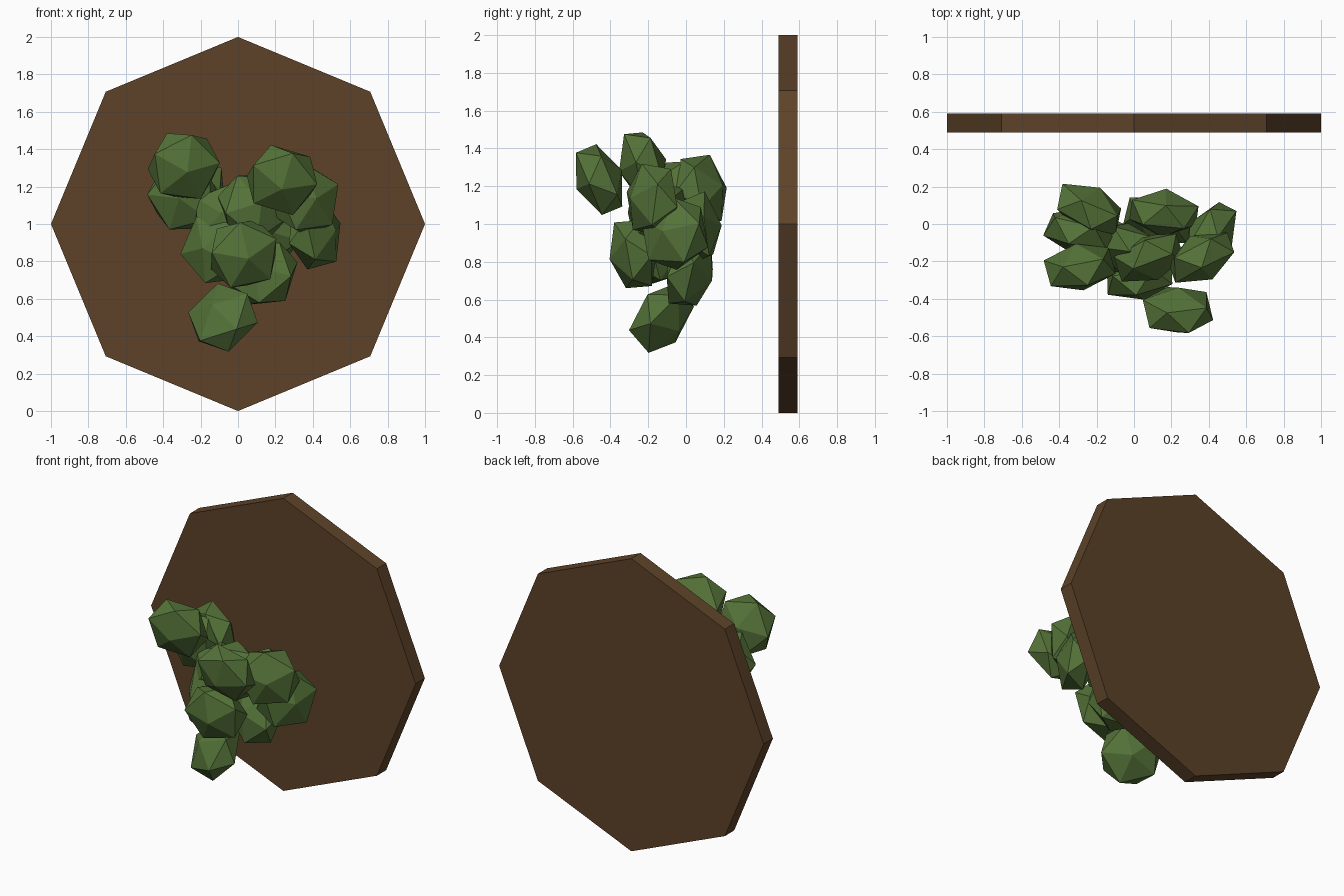
import bpy, math
from mathutils import Vector, Matrix

if "Cube" in bpy.data.objects:
    bpy.data.objects.remove(bpy.data.objects["Cube"])

def material(name, rgb):
    m = bpy.data.materials.new(name)
    m.diffuse_color = (*rgb, 1)
    m.use_nodes = True
    m.node_tree.nodes["Principled BSDF"].inputs["Base Color"].default_value = m.diffuse_color
    return m

wood = material("wood_brown", (0.11, 0.055, 0.022))
leaf = material("leaf_green", (0.09, 0.17, 0.04))

# Octagonal wooden back board
bpy.ops.mesh.primitive_cylinder_add(vertices=8, radius=1, depth=0.1,
                                    location=(0, 0.54, 1), rotation=(math.pi / 2, 0, 0))
board = bpy.context.object
board.name = "back_board"
board.data.materials.append(wood)

# Leaf clumps: centre, flattened direction, spin in degrees
clumps = [
    ((-0.29, -0.23, 1.31), (0.15, -0.95, -0.25), 10),
    ((-0.29, -0.04, 1.15), (0.20, 1.00, 0.10), 40),
    ((-0.24, 0.08, 1.18), (0.45, 0.90, 0.20), 0),
    ((0.235, -0.46, 1.235), (0.00, -0.91, -0.38), 0),
    ((0.36, -0.18, 1.13), (0.45, -0.88, 0.05), 25),
    ((0.41, -0.06, 0.95), (0.85, -0.50, 0.10), 15),
    ((0.16, 0.06, 0.98), (0.10, 1.00, 0.10), 20),
    ((0.08, -0.18, 1.09), (0.35, -0.90, 0.20), 50),
    ((-0.06, -0.12, 1.03), (-0.20, -0.90, 0.20), 5),
    ((0.03, -0.28, 0.84), (0.20, -0.95, -0.20), 30),
    ((-0.12, -0.14, 0.87), (-0.50, -0.80, 0.00), 45),
    ((0.13, 0.02, 0.74), (0.30, 0.90, -0.30), 12),
    ((-0.08, -0.13, 0.50), (0.45, 0.70, -0.50), 35),
]
for i, (pos, normal, spin) in enumerate(clumps):
    bpy.ops.mesh.primitive_ico_sphere_add(subdivisions=1, radius=0.21)
    ob = bpy.context.object
    ob.name = f"leaf_clump_{i + 1}"
    turn = Vector(normal).to_track_quat('Z', 'Y').to_matrix().to_4x4()
    ob.data.transform(turn @ Matrix.Rotation(math.radians(spin), 4, 'Z')
                      @ Matrix.Diagonal((1, 1, 0.62, 1)))
    ob.location = pos
    ob.data.materials.append(leaf)
